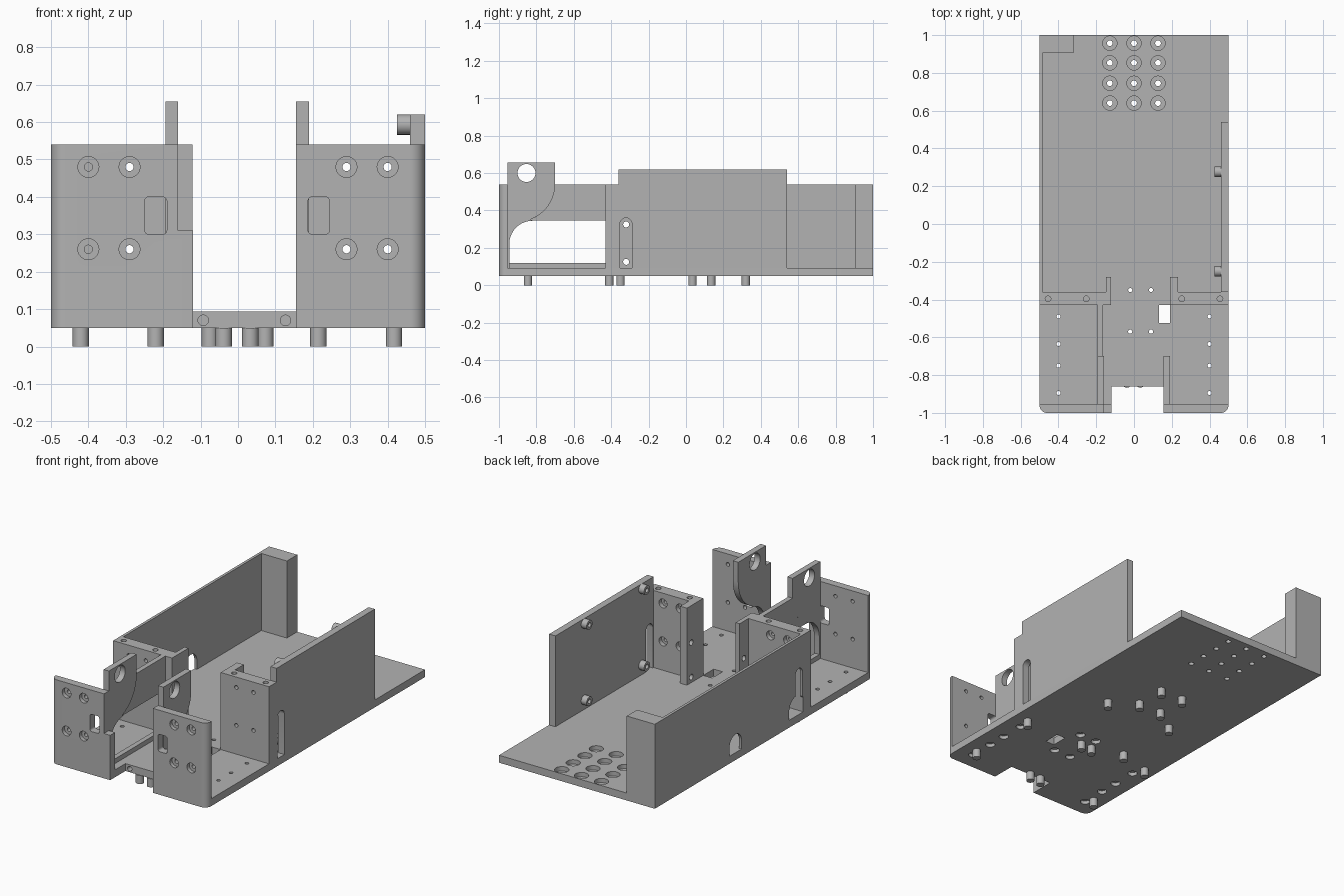
import bpy, bmesh
from math import sin, cos, pi, radians
from mathutils import Vector

cube = bpy.data.objects.get("Cube")
if cube:
    bpy.data.objects.remove(cube)

grey = bpy.data.materials.new("plain grey")
grey.use_nodes = True
grey.diffuse_color = (0.45, 0.45, 0.45, 1)
grey.node_tree.nodes["Principled BSDF"].inputs["Base Color"].default_value = (0.45, 0.45, 0.45, 1)

FLOOR, TOP, UNDER = 0.093, 0.54, 0.05


def place(axis, a, b, d):
    """Put outline point (a, b) at depth d along an axis."""
    return {"x": (d, a, b), "y": (a, d, b), "z": (a, b, d)}[axis]


def arc(cx, cy, r, start, end, steps=10):
    angles = [radians(start + (end - start) * i / steps) for i in range(steps + 1)]
    return [(cx + r * cos(t), cy + r * sin(t)) for t in angles]


def rect(a0, a1, b0, b1):
    return [(a0, b0), (a1, b0), (a1, b1), (a0, b1)]


def rounded(a0, a1, b0, b1, r):
    return (arc(a0 + r, b0 + r, r, 180, 270, 4) + arc(a1 - r, b0 + r, r, 270, 360, 4)
            + arc(a1 - r, b1 - r, r, 0, 90, 4) + arc(a0 + r, b1 - r, r, 90, 180, 4))


def arch(a0, a1, b0, b1):
    r = (a1 - a0) / 2
    return [(a0, b0), (a1, b0)] + arc(a0 + r, b1 - r, r, 0, 180)


def disc(a, b, r, steps=24):
    return arc(a, b, r, 0, 360, steps)[:-1]


def mesh_object(name, prisms):
    """Extrude each (axis, outline, low, high) into one object."""
    bm = bmesh.new()
    for axis, outline, low, high in prisms:
        face = bm.faces.new([bm.verts.new(place(axis, a, b, low)) for a, b in outline])
        extruded = bmesh.ops.extrude_face_region(bm, geom=[face])["geom"]
        moved = [v for v in extruded if isinstance(v, bmesh.types.BMVert)]
        bmesh.ops.translate(bm, verts=moved, vec=Vector(place(axis, 0, 0, high - low)))
    bmesh.ops.recalc_face_normals(bm, faces=bm.faces)
    mesh = bpy.data.meshes.new(name)
    bm.to_mesh(mesh)
    bm.free()
    mesh.materials.append(grey)
    obj = bpy.data.objects.new(name, mesh)
    bpy.context.collection.objects.link(obj)
    return obj


def part(name, prisms, *cut_groups):
    """Build a part, cut it with each group in turn, then shade it."""
    obj = mesh_object(name, prisms)
    for cuts in cut_groups:
        cutter = mesh_object("cutter", cuts)
        cutter.hide_render = True
        mod = obj.modifiers.new("cut", "BOOLEAN")
        mod.operation, mod.solver, mod.object = "DIFFERENCE", "EXACT", cutter
        bpy.context.view_layer.update()
        evaluated = obj.evaluated_get(bpy.context.evaluated_depsgraph_get())
        result = bpy.data.meshes.new_from_object(evaluated)
        obj.modifiers.clear()
        obj.data = result
        bpy.data.objects.remove(cutter)
    bpy.ops.object.select_all(action="DESELECT")
    obj.select_set(True)
    bpy.context.view_layer.objects.active = obj
    bpy.ops.object.shade_smooth_by_angle(angle=radians(30))
    return obj


# Base plate with front notch, vents and screw holes
notch_l, notch_r, corner = -0.12, 0.155, 0.04
outline = ([(0.5, 1), (-0.5, 1)] + arc(-0.5 + corner, -1 + corner, corner, 180, 270)
           + [(notch_l, -1), (notch_l, -0.86), (notch_r, -0.86), (notch_r, -1)]
           + arc(0.5 - corner, -1 + corner, corner, 270, 360))
vents = [(x, y) for x in (-0.128, 0, 0.127) for y in (0.64, 0.745, 0.853, 0.957)]
screws = [(x, y) for x in (-0.4, 0.4) for y in (-0.895, -0.75, -0.635, -0.49)]
screws += [(x, y) for x in (-0.02, 0.09) for y in (-0.57, -0.35)]
part("base_plate", [("z", outline, UNDER, FLOOR)],
     [("z", disc(*p, 0.015), 0, 0.2) for p in vents]
     + [("z", disc(*p, 0.011), 0, 0.2) for p in screws]
     + [("z", rect(0.133, 0.19, -0.525, -0.43), 0, 0.2)]
     + [("y", disc(x, 0.07, 0.014), -0.9, -0.78) for x in (-0.093, 0.127)],
     [("z", disc(*p, 0.038), 0.068, 0.2) for p in vents]
     + [("z", disc(*p, 0.026), 0, 0.07) for p in screws])

# Feet
feet = [(x, y) for x in (-0.42, -0.038, 0.033) for y in (-0.845, -0.41)]
feet += [(x, y) for x in (-0.075, 0.073) for y in (0.135, 0.32)]
feet += [(0.417, -0.845), (0.417, -0.41), (-0.22, -0.35), (-0.22, 0.035), (0.215, 0.035)]
part("feet", [("z", disc(*p, 0.022), 0, UNDER) for p in feet])

# Front plates and the brackets behind them share one bolt pattern
front, back = -1, -0.955
for side, name in ((-1, "right"), (1, "left")):
    bolts = [(side * x, z) for x in (0.29, 0.4) for z in (0.26, 0.48)]
    bores = [disc(*p, 0.011) for p in bolts]
    inner = notch_l if side < 0 else notch_r
    if side < 0:
        shape = ([(inner, back), (-0.5, back)]
                 + arc(-0.5 + corner, front + corner, corner, 180, 270) + [(inner, front)])
        window = rounded(-0.25, -0.19, 0.3, 0.4, 0.012)
        step = [("y", rect(-0.16, 0, 0.31, 0.7), -1.1, -0.9)]
    else:
        shape = ([(0.5, back), (inner, back), (inner, front)]
                 + arc(0.5 - corner, front + corner, corner, 270, 360))
        window = rounded(0.187, 0.245, 0.3, 0.4, 0.012)
        step = []
    part(name + "_front_plate", [("z", shape, UNDER, TOP)],
         [("y", b, -1.1, -0.9) for b in bores] + [("y", window, -1.1, -0.9)] + step,
         [("y", disc(*p, 0.028), -1.1, -0.978) for p in bolts])

    # Bracket with a short tab reaching backwards
    edge, tab = (-0.122, -0.148) if side < 0 else (0.19, 0.233)
    lo, hi = sorted((edge, tab))
    out = side * 0.5
    plan = [(out, -0.43), (edge, -0.43), (edge, -0.28), (tab, -0.28), (tab, -0.36), (out, -0.36)]
    part(name + "_bracket", [("z", plan, FLOOR, TOP)],
         [("y", b, -0.5, -0.3) for b in bores]
         + [("z", disc(side * x, -0.396, 0.015), 0.49, 0.6) for x in (0.253, 0.455)]
         + [("x", disc(-0.32, z, 0.016), lo - 0.01, hi + 0.01) for z in (0.125, 0.325)],
         [("y", disc(*p, 0.026), -0.385, -0.3) for p in bolts])

    # Upright fin with a pivot hole and curved underside
    profile = ([(-0.955, FLOOR), (-0.945, FLOOR)] + arc(-0.82, 0.22, 0.125, 180, 90)
               + arc(-0.9, TOP, 0.2, -70, 0) + [(-0.7, 0.655), (-0.955, 0.655)])
    lo, hi = (-0.194, -0.16) if side < 0 else (0.155, 0.19)
    part(name + "_fin", [("x", profile, lo, hi)],
         [("x", disc(-0.853, 0.6, 0.048, 32), lo - 0.1, hi + 0.1)])

# Braces tying the right fin to its bracket
web = ([(-0.83, 0.345), (-0.43, 0.345), (-0.43, TOP), (-0.7, TOP)]
       + arc(-0.9, TOP, 0.2, 0, -69))
part("right_fin_web", [("x", web, -0.194, -0.165)])
part("right_fin_rail", [("x", rect(-0.955, -0.43, FLOOR, 0.12), -0.194, -0.165)])

# Thin long wall with cable openings, and its corner block
part("right_wall", [("x", rect(-0.43, 0.95, FLOOR, TOP), -0.5, -0.484)],
     [("x", arch(-0.353, -0.289, FLOOR, 0.36), -0.6, -0.4),
      ("x", arch(0.205, 0.315, FLOOR, 0.2), -0.6, -0.4)],
     [("x", arch(-0.37, -0.23, FLOOR, 0.21), -0.6, -0.4)])
part("corner_block", [("z", rect(-0.5, -0.32, 0.905, 1), FLOOR, TOP)])

# Thick wall with a slot and four mounting bosses
part("left_wall", [("x", rect(-0.36, 0.54, FLOOR, 0.62), 0.46, 0.5)],
     [("x", arch(-0.353, -0.289, FLOOR, 0.36), 0.4, 0.6)])
mounts = [(y, z) for y in (-0.25, 0.277) for z in (0.15, 0.593)]
part("wall_bosses", [("x", disc(*p, 0.027), 0.425, 0.46) for p in mounts],
     [("x", disc(*p, 0.013), 0.4, 0.455) for p in mounts])
